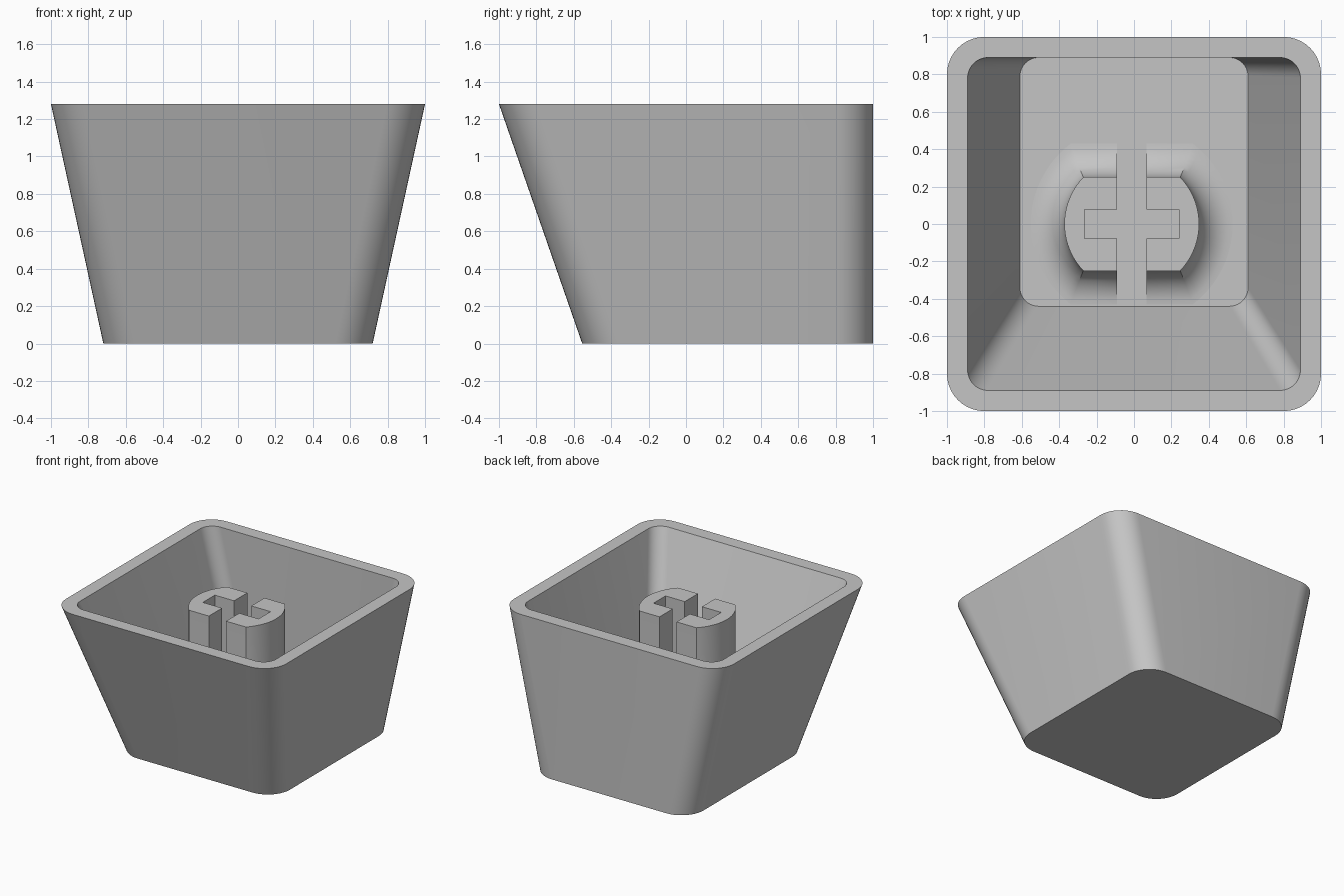
import bpy
import bmesh
from math import sin, cos, asin, pi

HEIGHT = 1.28      # rim height
FLOOR = 0.15       # cavity floor
STEM_TOP = 1.17
STEM_X = -0.012    # stem sits slightly off centre
FILLET = 0.18

old = bpy.data.objects.get("Cube")
if old:
    bpy.data.objects.remove(old, do_unlink=True)

grey = bpy.data.materials.new("light grey plastic")
grey.use_nodes = True
colour = (0.56, 0.56, 0.56, 1)
grey.diffuse_color = colour
grey.node_tree.nodes["Principled BSDF"].inputs["Base Color"].default_value = colour


def loft(name, rings):
    """Join equal-length rings into a closed solid, capped at both ends."""
    bm = bmesh.new()
    loops = [[bm.verts.new(p) for p in ring] for ring in rings]
    n = len(loops[0])
    for a, b in zip(loops, loops[1:]):
        for i in range(n):
            j = (i + 1) % n
            bm.faces.new((a[i], a[j], b[j], b[i]))
    bm.faces.new(loops[0][::-1])
    bm.faces.new(loops[-1])
    bmesh.ops.recalc_face_normals(bm, faces=bm.faces)
    mesh = bpy.data.meshes.new(name)
    bm.to_mesh(mesh)
    bm.free()
    mesh.materials.append(grey)
    obj = bpy.data.objects.new(name, mesh)
    bpy.context.collection.objects.link(obj)
    return obj


def rounded_rect(half_x, front, back, r, z, steps=10):
    """Counter-clockwise rounded rectangle at height z."""
    corners = [(half_x - r, back - r), (r - half_x, back - r),
               (r - half_x, front + r), (half_x - r, front + r)]
    ring = []
    for k, (cx, cy) in enumerate(corners):
        for i in range(steps + 1):
            a = (k + i / steps) * pi / 2
            ring.append((cx + r * cos(a), cy + r * sin(a), z))
    return ring


def stem_outline(grow, z, radius=0.36, flat=0.25, steps=20):
    """Circle with its front and back cut flat, grown outwards."""
    r = radius + grow
    limit = asin((flat + grow) / r)
    ring = []
    for side in (0, pi):
        for i in range(steps + 1):
            a = side - limit + 2 * limit * i / steps
            ring.append((STEM_X + r * cos(a), r * sin(a), z))
    return ring


def smooth(obj):
    bpy.ops.object.select_all(action='DESELECT')
    obj.select_set(True)
    bpy.context.view_layer.objects.active = obj
    bpy.ops.object.shade_smooth_by_angle(angle=pi / 6)


# Hollow cap: up the outside, over the rim, down to the cavity floor
shell = loft("cap_shell", [
    rounded_rect(0.72, -0.555, 1.0, 0.2, 0),
    rounded_rect(1.0, -1.0, 1.0, 0.2, HEIGHT),
    rounded_rect(0.89, -0.89, 0.89, 0.11, HEIGHT),
    rounded_rect(0.61, -0.44, 0.89, 0.1, FLOOR),
])
smooth(shell)

# Mounting stem with a flared foot
rings = [stem_outline(FILLET, FLOOR - 0.02)]
for i in range(11):
    t = i / 10 * pi / 2
    rings.append(stem_outline(FILLET * (1 - sin(t)), FLOOR + FILLET * (1 - cos(t))))
rings.append(stem_outline(0, STEM_TOP))
stem = loft("mounting_stem", rings)

# Cross-shaped slot, running right through front to back
sx, sy, long_x, long_y = 0.078, 0.078, 0.253, 0.7
quarter = [(long_x, sy), (sx, sy), (sx, long_y)]
cross = quarter + [(-x, y) for x, y in quarter[::-1]]
cross += [(-x, -y) for x, y in cross]
cutter = loft("slot_cutter", [[(STEM_X + x, y, z) for x, y in cross]
                              for z in (0, HEIGHT)])
cutter.hide_render = True
cut = stem.modifiers.new("slot", 'BOOLEAN')
cut.operation = 'DIFFERENCE'
cut.solver = 'EXACT'
cut.object = cutter
bpy.context.view_layer.objects.active = stem
bpy.ops.object.modifier_apply(modifier=cut.name)
bpy.data.objects.remove(cutter, do_unlink=True)
smooth(stem)
